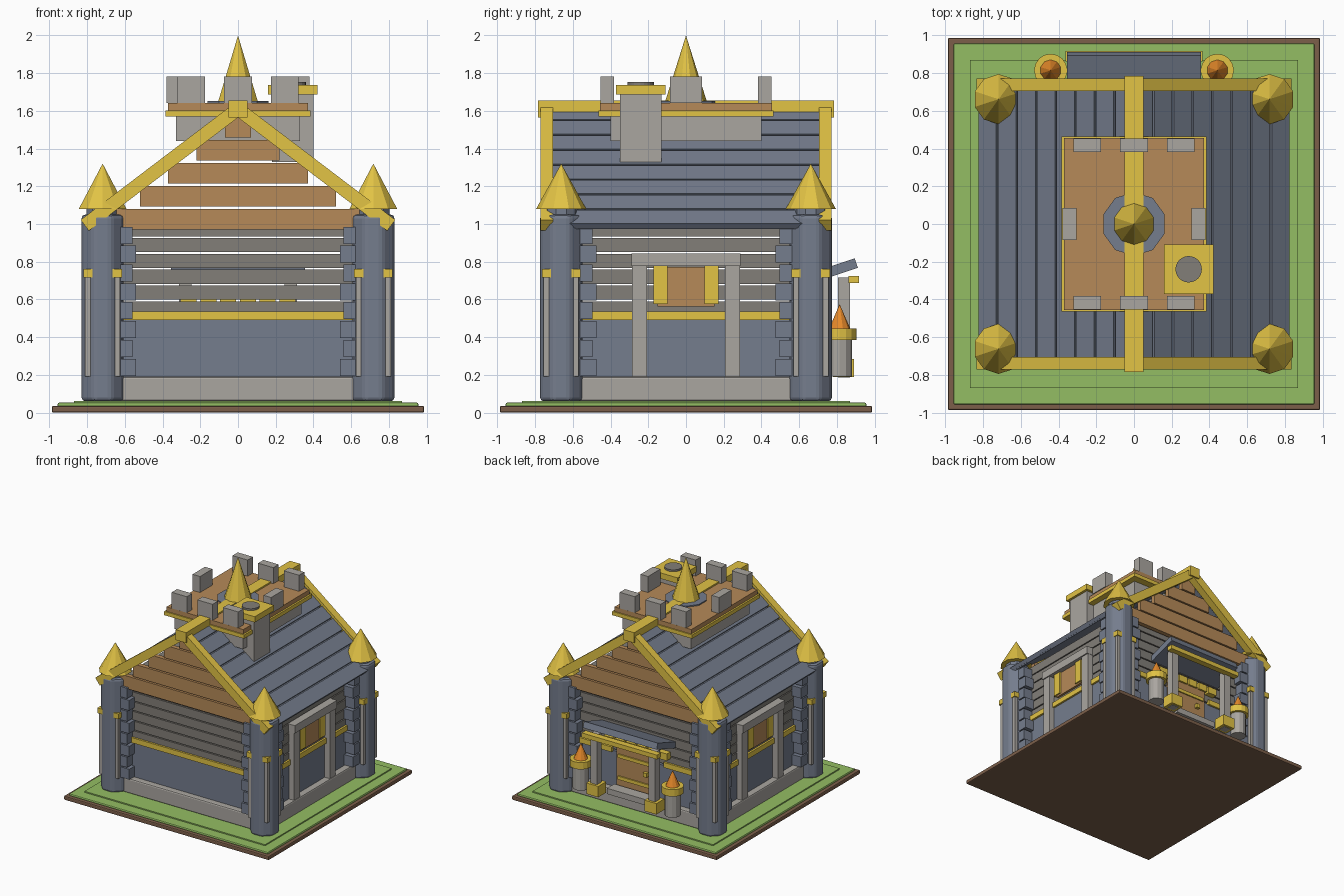
import bpy, math
from mathutils import Matrix

cube = bpy.data.objects.get("Cube")
if cube:
    bpy.data.objects.remove(cube, do_unlink=True)


def material(name, hexcode):
    rgb = [int(hexcode[i:i + 2], 16) / 255 for i in (0, 2, 4)]
    color = [c / 12.92 if c < 0.04 else ((c + 0.055) / 1.055) ** 2.4 for c in rgb] + [1]
    mat = bpy.data.materials.new(name)
    mat.use_nodes = True
    mat.diffuse_color = color
    mat.node_tree.nodes["Principled BSDF"].inputs["Base Color"].default_value = color
    return mat


slate = material("slate blue", "757d8d")
gold = material("gold", "e2c345")
wood = material("warm wood", "b68a58")
stone = material("light stone", "aaa6a0")
plank_grey = material("grey plank", "827e78")
grass = material("grass green", "94be63")
earth = material("earth brown", "7c5f4a")
orange = material("flame orange", "ea8c2b")

SIDES = (-1, 1)
CORNERS = [(sx, sy) for sx in SIDES for sy in SIDES]


def finish(name, mat):
    obj = bpy.context.object
    obj.name = name
    obj.data.materials.append(mat)
    return obj


def box(name, mat, center, size, rot=(0, 0, 0)):
    bpy.ops.mesh.primitive_cube_add(size=1, location=center, rotation=rot)
    obj = finish(name, mat)
    obj.data.transform(Matrix.Diagonal((*size, 1)))
    return obj


def slab(name, mat, half_x, half_y, low, high):
    return box(name, mat, (0, 0, (low + high) / 2), (2 * half_x, 2 * half_y, high - low))


def cone(name, mat, x, y, low, high, radius, top=0, sides=10, turn=0):
    bpy.ops.mesh.primitive_cone_add(vertices=sides, radius1=radius, radius2=top, depth=high - low,
                                    location=(x, y, (low + high) / 2), rotation=(0, 0, turn))
    return finish(name, mat)


def post(name, mat, x, y, low, high, radius, sides=10, turn=0):
    return cone(name, mat, x, y, low, high, radius, radius, sides, turn)


def bevel(obj, width):
    mod = obj.modifiers.new("soft edges", "BEVEL")
    mod.width = width
    mod.segments = 2


# Ground and foundation
bevel(slab("ground_slab", earth, 0.987, 0.987, 0, 0.035), 0.008)
bevel(slab("lawn", grass, 0.957, 0.957, 0.03, 0.052), 0.008)
slab("lawn_inner", grass, 0.87, 0.87, 0.052, 0.062)
bevel(slab("foundation", stone, 0.745, 0.70, 0.06, 0.19), 0.012)

# Walls: lower panel, gold rail, spaced planks
WX, WY = 0.665, 0.625
for s in SIDES:
    box("end_panel", slate, (0, s * WY, 0.345), (1.3, 0.05, 0.31))
    box("side_panel", slate, (s * WX, 0, 0.345), (0.05, 1.2, 0.31))
    box("side_rail", gold, (s * (WX + 0.012), 0, 0.513), (0.06, 1.2, 0.045))
    for i in range(6):
        z = 0.552 + i * 0.084
        box("end_plank", plank_grey, (0, s * WY, z), (1.3, 0.05, 0.075))
        box("side_plank", plank_grey, (s * WX, 0, z), (0.05, 1.2, 0.075))
    box("back_rail", gold, (s * 0.45, WY + 0.012, 0.513), (0.4, 0.06, 0.045))
box("front_rail", gold, (0, -WY - 0.012, 0.513), (1.3, 0.06, 0.045))

# Corner towers with buttress strips, cone caps and quoins
PX, PY = 0.718, 0.662
for sx, sy in CORNERS:
    x, y = sx * PX, sy * PY
    bevel(post("corner_tower", slate, x, y, 0.06, 1.05, 0.121, 8, math.pi / 8), 0.02)
    cone("tower_cap", gold, x, y, 1.08, 1.32, 0.133)
    post("tower_cap_neck", slate, x, y, 1.04, 1.085, 0.09)
    for dx, dy in CORNERS:
        at = (x + dx * 0.077, y + dy * 0.077)
        box("tower_strip", stone, (*at, 0.455), (0.032, 0.032, 0.53))
        box("tower_bracket", gold, (*at, 0.738), (0.05, 0.05, 0.045))
    for i in range(8):
        z, extra = 0.24 + i * 0.1, 0.02 * ((i + 1) % 2)
        box("end_quoin", slate, (sx * (0.60 - extra / 2), sy * 0.665, z), (0.08 + extra, 0.12, 0.09))
        box("side_quoin", slate, (sx * 0.715, sy * (0.54 - extra / 2), z), (0.12, 0.09 + extra, 0.09))

# Side windows
for s in SIDES:
    for t in SIDES:
        box("window_post", stone, (s * 0.70, t * 0.247, 0.485), (0.08, 0.08, 0.59))
        box("window_shutter", gold, (s * 0.705, t * 0.135, 0.677), (0.035, 0.075, 0.2))
    box("window_lintel", stone, (s * 0.705, 0, 0.81), (0.09, 0.58, 0.068))
    box("window_pane", wood, (s * 0.69, 0, 0.667), (0.04, 0.3, 0.21))

# Gable planks, stepped
for s in SIDES:
    for i, half in enumerate((0.66, 0.52, 0.37, 0.22, 0.07)):
        box("gable_plank", wood, (0, s * 0.685, 1.025 + i * 0.122), (2 * half, 0.04, 0.11))

# Roof: spaced boards over an underlayer, with gold verge beams and ridge
slope = math.atan2(0.63, 0.83)
run, fall = math.cos(slope), math.sin(slope)
length = 1.042
pitch = length / 8


def roof_piece(name, mat, s, along, depth, size, y=0):
    center = (s * (along * run - depth * fall), y, 1.63 - along * fall - depth * run)
    box(name, mat, center, size, (0, s * slope, 0))


for s in SIDES:
    roof_piece("roof_underlayer", slate, s, length / 2, 0.03, (length * 0.98, 1.39, 0.02))
    for i in range(8):
        roof_piece("roof_board", slate, s, (i + 0.5) * pitch, 0.015, (pitch * 0.91, 1.41, 0.03))
    for e in SIDES:
        roof_piece("verge_beam", gold, s, 0.515, 0.016, (1.035, 0.065, 0.072), e * 0.739)
    box("ridge_end", gold, (0, s * 0.745, 1.61), (0.1, 0.08, 0.09))
box("ridge_beam", gold, (0, 0, 1.625), (0.1, 1.55, 0.06))

# Roof platform with battlements
slab("platform_base", stone, 0.33, 0.40, 1.44, 1.57)
slab("platform_trim", gold, 0.385, 0.465, 1.57, 1.603)
slab("platform_deck", wood, 0.37, 0.455, 1.603, 1.642)
for s in SIDES:
    for x in (-0.247, 0, 0.247):
        box("end_merlon", stone, (x, s * 0.418, 1.712), (0.146, 0.073, 0.14))
    box("side_merlon", stone, (s * 0.342, 0, 1.712), (0.072, 0.17, 0.14))

# Spire
post("spire_base", slate, 0, 0, 1.64, 1.652, 0.17)
cone("spire", gold, 0, 0, 1.645, 2.0, 0.112)

# Chimney
CX, CY = 0.29, -0.24
box("chimney_shaft", stone, (CX, CY, 1.51), (0.22, 0.22, 0.36))
box("chimney_cap", gold, (CX, CY, 1.711), (0.264, 0.264, 0.05))
post("chimney_pot", plank_grey, CX, CY, 1.73, 1.752, 0.07, 24)

# Back door with gold fittings and step
box("door", wood, (0, 0.66, 0.39), (0.38, 0.05, 0.4))
box("door_step", stone, (0, 0.75, 0.215), (0.4, 0.1, 0.05))
for i in range(6):
    box("door_lintel_block", gold, ((i - 2.5) * 0.105, 0.67, 0.605), (0.085, 0.06, 0.06))
for z in (0.3, 0.49):
    box("door_hinge", gold, (0, 0.69, z), (0.34, 0.012, 0.03))
box("door_knob", gold, (-0.1, 0.695, 0.4), (0.035, 0.035, 0.035))

# Porch canopy, posts and torches
box("canopy", slate, (0, 0.775, 0.75), (0.71, 0.27, 0.053), (0.32, 0, 0))
box("canopy_beam", gold, (0, 0.89, 0.705), (0.725, 0.055, 0.038))
for s in SIDES:
    box("porch_post", stone, (s * 0.28, 0.838, 0.45), (0.065, 0.065, 0.53))
    box("porch_post_foot", gold, (s * 0.28, 0.835, 0.237), (0.115, 0.11, 0.095))
    post("torch_pillar", stone, s * 0.442, 0.815, 0.19, 0.39, 0.066, 12)
    post("torch_collar", gold, s * 0.442, 0.815, 0.385, 0.445, 0.088, 16)
    cone("torch_flame", orange, s * 0.442, 0.815, 0.445, 0.575, 0.056)
